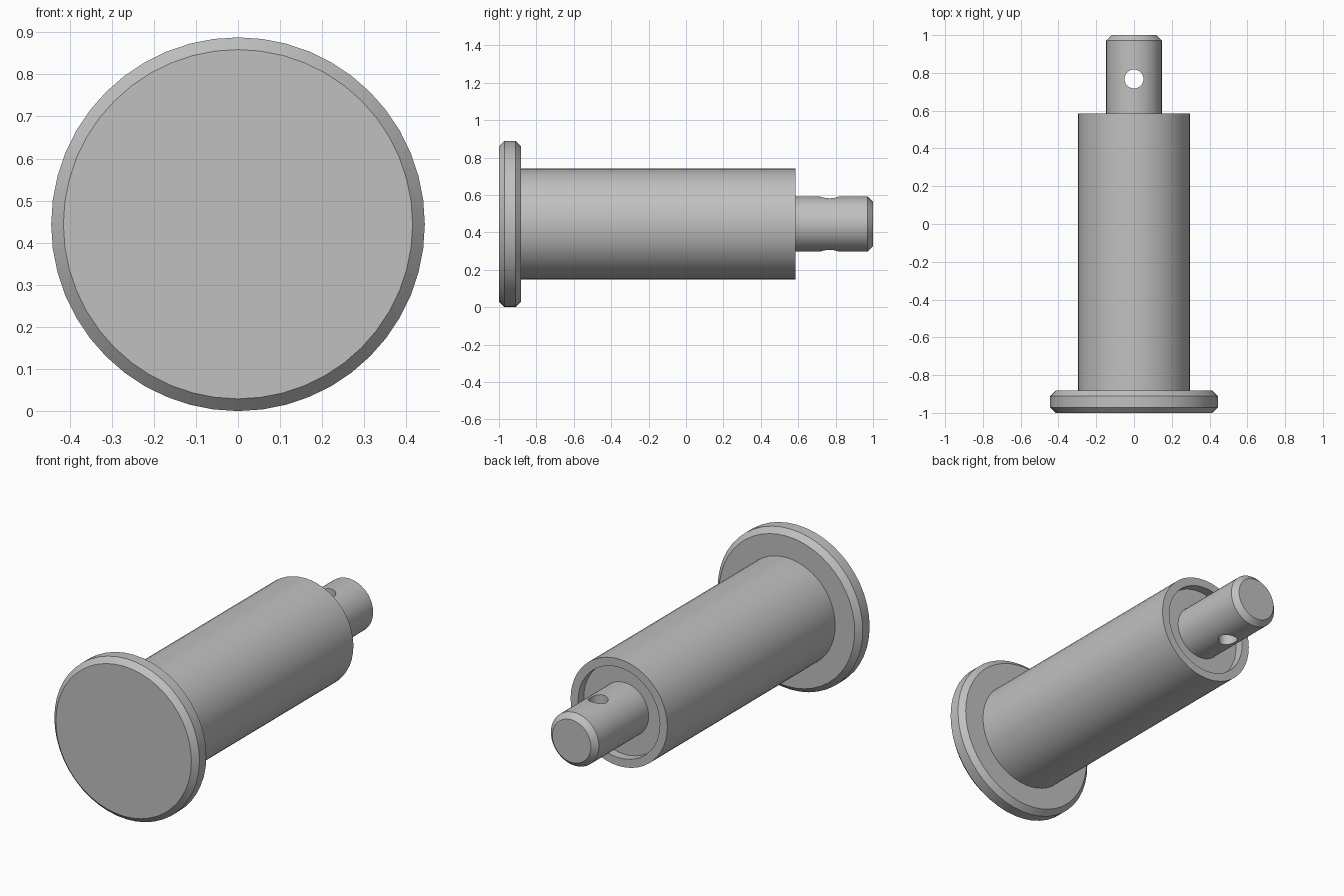
import bpy
import bmesh
from math import cos, sin, tau, radians

if "Cube" in bpy.data.objects:
    bpy.data.objects.remove(bpy.data.objects["Cube"])

SIDES = 48
AXIS_Z = 0.444
HEAD_R, SLEEVE_R, BORE_R, PIN_R = 0.444, 0.296, 0.25, 0.147
HEAD_BACK, SLEEVE_END, RECESS = -0.882, 0.586, 0.05
CHAMFER = 0.029

# Satin steel
steel = bpy.data.materials.new("steel_grey")
steel.use_nodes = True
colour = (0.53, 0.53, 0.53, 1)
steel.diffuse_color = colour
steel.node_tree.nodes["Principled BSDF"].inputs["Base Color"].default_value = colour


def turned_part(name, profile):
    """Turn a (radius, y) profile about the long axis and cap both ends."""
    bm = bmesh.new()
    rings = [[bm.verts.new((r * cos(tau * i / SIDES), y, AXIS_Z + r * sin(tau * i / SIDES)))
              for i in range(SIDES)] for r, y in profile]
    for a, b in zip(rings, rings[1:]):
        for i in range(SIDES):
            j = (i + 1) % SIDES
            bm.faces.new((a[i], a[j], b[j], b[i]))
    bm.faces.new(rings[0])
    bm.faces.new(rings[-1])
    bmesh.ops.recalc_face_normals(bm, faces=bm.faces)
    mesh = bpy.data.meshes.new(name)
    bm.to_mesh(mesh)
    bm.free()
    mesh.materials.append(steel)
    obj = bpy.data.objects.new(name, mesh)
    bpy.context.collection.objects.link(obj)
    return obj


# One turned piece: chamfered head, thick shank with a recessed end, thin tip
pin = turned_part("headed_pin", [
    (HEAD_R - CHAMFER, -1),
    (HEAD_R, -1 + CHAMFER),
    (HEAD_R, HEAD_BACK - CHAMFER),
    (HEAD_R - CHAMFER, HEAD_BACK),
    (SLEEVE_R, HEAD_BACK),
    (SLEEVE_R, SLEEVE_END),
    (BORE_R, SLEEVE_END),
    (BORE_R, SLEEVE_END - RECESS),
    (PIN_R, SLEEVE_END - RECESS),
    (PIN_R, 1 - CHAMFER),
    (PIN_R - CHAMFER, 1),
])

# Vertical cross hole through the tip
bpy.ops.mesh.primitive_cylinder_add(vertices=32, radius=0.05, depth=0.6,
                                    location=(0, 0.768, AXIS_Z))
cutter = bpy.context.object
cutter.name = "hole_cutter"
cutter.hide_render = True
cutter.data.materials.append(steel)
hole = pin.modifiers.new("cross_hole", "BOOLEAN")
hole.operation = "DIFFERENCE"
hole.solver = "EXACT"
hole.object = cutter

bpy.ops.object.select_all(action="DESELECT")
pin.select_set(True)
bpy.context.view_layer.objects.active = pin
bpy.ops.object.modifier_apply(modifier=hole.name)
bpy.data.objects.remove(cutter)
bpy.ops.object.shade_smooth_by_angle(angle=radians(30))
